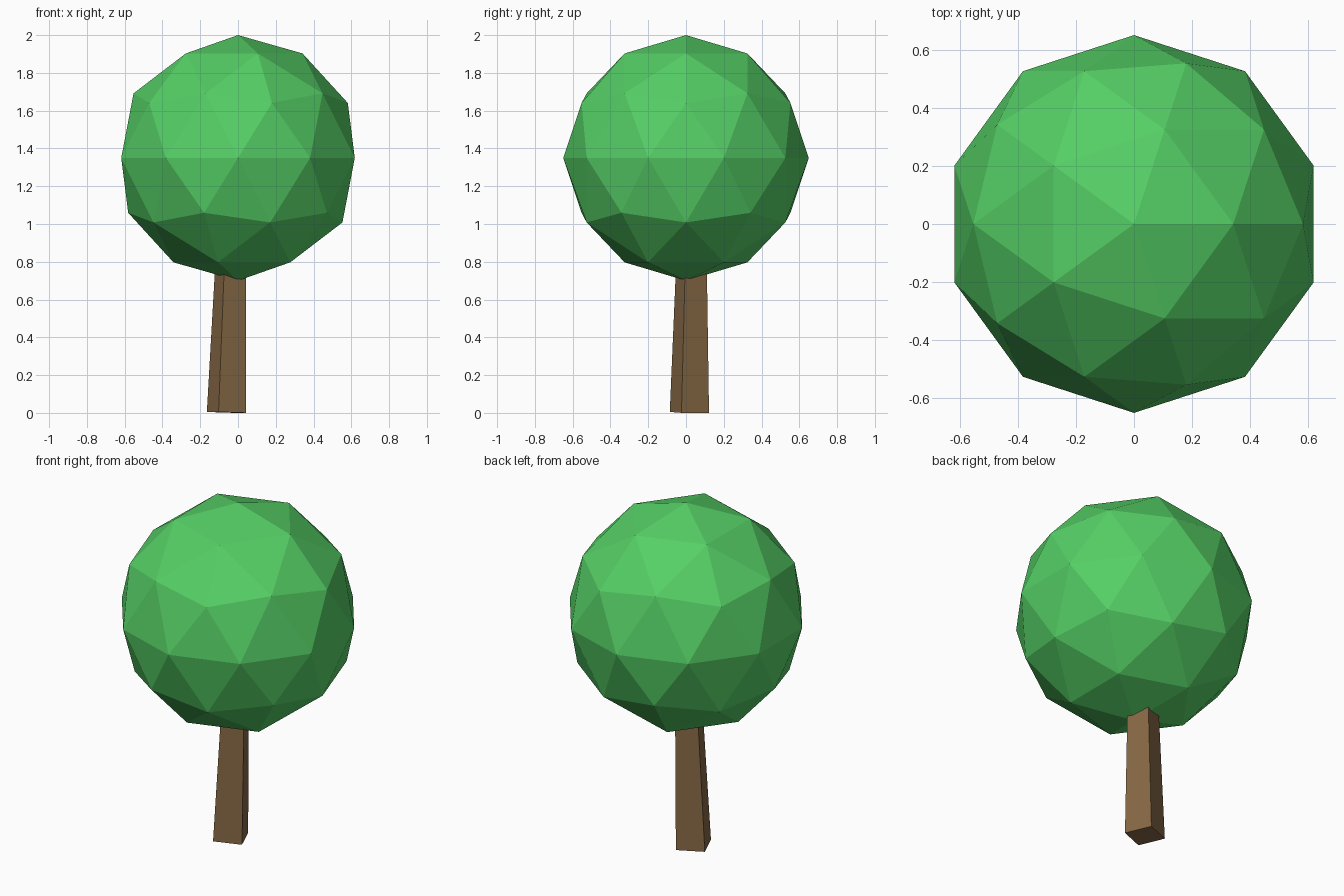
import bpy
from math import radians
from mathutils import Vector, Matrix

if "Cube" in bpy.data.objects:
    bpy.data.objects.remove(bpy.data.objects["Cube"])


def paint(obj, name, color):
    mat = bpy.data.materials.new(name)
    mat.diffuse_color = color
    mat.use_nodes = True
    mat.node_tree.nodes["Principled BSDF"].inputs["Base Color"].default_value = mat.diffuse_color
    obj.data.materials.append(mat)


# Foliage: faceted icosphere
bpy.ops.mesh.primitive_ico_sphere_add(subdivisions=2, radius=0.65, location=(0, 0, 1.35))
foliage = bpy.context.object
foliage.name = "foliage"
paint(foliage, "leaf_green", (0.09, 0.62, 0.13, 1))

# Trunk: tapered, slightly leaning square post whose top is hidden in the foliage
length = 1.0
base = Vector((-0.061, 0.018, 0.004))
axis = Vector((0.028, 0.014, 1)).normalized()
bpy.ops.mesh.primitive_cone_add(vertices=4, radius1=0.112, radius2=0.081, depth=length)
trunk = bpy.context.object
trunk.name = "trunk"
lean = Vector((0, 0, 1)).rotation_difference(axis).to_matrix().to_4x4()
trunk.data.transform(Matrix.Translation(base) @ lean
                     @ Matrix.Rotation(radians(-22), 4, 'Z')
                     @ Matrix.Translation((0, 0, length / 2)))
# Drop the lowest corner exactly onto the ground
lowest = min(v.co.z for v in trunk.data.vertices)
trunk.data.transform(Matrix.Translation((0, 0, -lowest)))
paint(trunk, "bark_brown", (0.24, 0.14, 0.06, 1))
